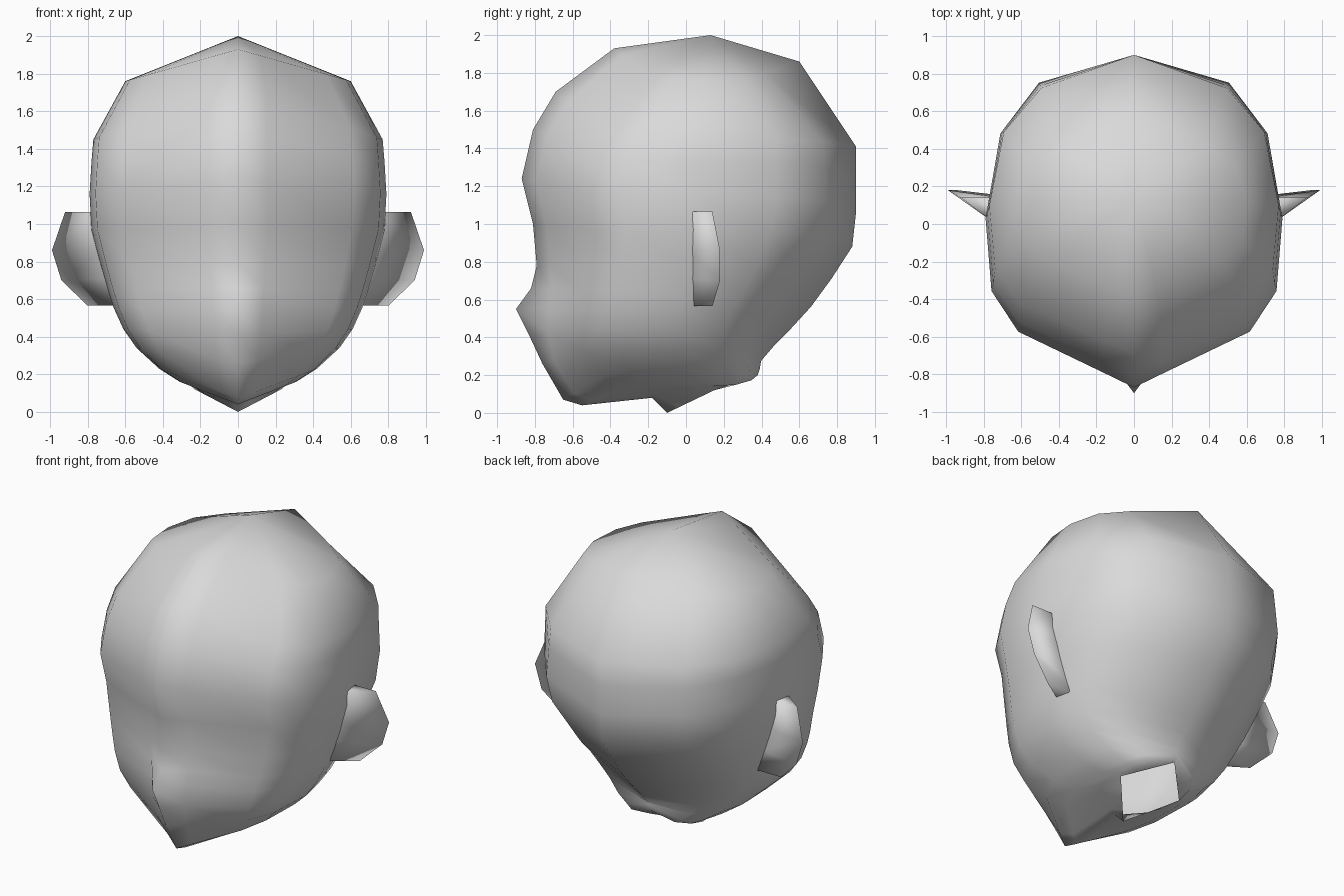
import bpy, bmesh

cube = bpy.data.objects.get("Cube")
if cube:
    bpy.data.objects.remove(cube)

clay = bpy.data.materials.new("plain_grey")
clay.use_nodes = True
clay.diffuse_color = (0.7, 0.7, 0.7, 1)
clay.node_tree.nodes["Principled BSDF"].inputs["Base Color"].default_value = (0.7, 0.7, 0.7, 1)


def finish(name, bm):
    """Turn a bmesh into a smooth shaded object."""
    bmesh.ops.recalc_face_normals(bm, faces=bm.faces)
    for face in bm.faces:
        face.smooth = True
    mesh = bpy.data.meshes.new(name)
    bm.to_mesh(mesh)
    bm.free()
    mesh.materials.append(clay)
    obj = bpy.data.objects.new(name, mesh)
    bpy.context.collection.objects.link(obj)
    return obj


# Half cross-section: share of the width, share of the depth (front > 0 > back)
HALF = [(0, 1), (.2, .915), (.78, .67), (.96, .43), (1, 0),
        (.9, -.52), (.64, -.83), (0, -1)]
DIAMOND = [(0, 1), (.25, .75), (.5, .5), (.75, .25), (1, 0),
           (.67, -.33), (.33, -.67), (0, -1)]

# Rings from crown to neck: front (y, z), side (x, y, z), back (y, z),
# nose bump, fullness of the front and back corners
RINGS = [
    ((-.38, 1.93), (.60, .12, 1.76), (.60, 1.86), 0, .95, .75),
    ((-.69, 1.70), (.77, .10, 1.45), (.90, 1.41), 0, 1, .94),
    ((-.81, 1.50), (.78, .06, 1.33), (.90, 1.25), 0, 1, .97),
    ((-.87, 1.24), (.79, .03, 1.16), (.90, 1.06), 0, 1, 1),
    ((-.81, 1.00), (.78, .03, .97), (.88, .88), 0, .98, .95),
    ((-.79, .78), (.73, .02, .78), (.77, .71), 0, 1.03, .9),
    ((-.78, .66), (.69, -.02, .64), (.66, .56), .04, 1.05, .9),
    ((-.79, .55), (.66, -.03, .55), (.55, .44), .11, 1.05, .9),
    ((-.79, .41), (.61, -.05, .44), (.47, .36), .04, 1.04, .92),
    ((-.76, .26), (.54, -.05, .34), (.41, .29), 0, 1.02, .95),
    ((-.65, .07), (.42, .00, .23), (.40, .28), 0, 1, 1),
    ((-.55, .04), (.31, .06, .16), (.395, .26), 0, 1, 1),
    ((-.18, .08), (.25, .13, .14), (.39, .23), 0, 1, 1),
    ((-.10, .00), (.23, .15, .12), (.38, .20), 0, 1, 1),
]


def ring_points(front, side, back, nose, front_full, back_full, half):
    """Bend the half section through the three guide points and mirror it."""
    points = []
    for u, v in half:
        end, full = (front, front_full) if v > 0 else (back, back_full)
        depth = abs(v) * (full if u > .5 else 1)
        y = side[1] + (end[0] - side[1]) * depth
        z = side[2] + (end[1] - side[2]) * (1 - u)
        points.append((u * side[0], y - (nose if u == 0 and v > 0 else 0), z))
    return points + [(-x, y, z) for x, y, z in points[-2:0:-1]]


# Head, face and open neck stub
bm = bmesh.new()
loops = []
for ring in RINGS:
    section = DIAMOND if ring is RINGS[-1] else HALF
    loops.append([bm.verts.new(p) for p in ring_points(*ring, section)])
count = len(loops[0])
crown = bm.verts.new((0, .13, 2))
for i in range(count):
    j = (i + 1) % count
    bm.faces.new((crown, loops[0][i], loops[0][j]))
    for upper, lower in zip(loops, loops[1:]):
        bm.faces.new((upper[i], lower[i], lower[j], upper[j]))
finish("head", bm)

# Ears: wedges that run from the side of the head out to a thin rim
RIM = [(.92, .14, 1.065), (.99, .18, .86), (.94, .18, .70), (.80, .14, .565)]
ROOT = [(.75, 1.065), (.71, .87), (.66, .71), (.60, .565)]
bm = bmesh.new()
rows = []
for tip, (x, z) in zip(RIM, ROOT):
    rows.append([bm.verts.new(p) for p in
                 ((x, .01, z), tip, (x, .14, z))])
for a, b in zip(rows, rows[1:]):
    for k in range(2):
        bm.faces.new((a[k], a[k + 1], b[k + 1], b[k]))
bm.faces.new(rows[0])
bm.faces.new(rows[-1])
ears = finish("ears", bm)
mirror = ears.modifiers.new("both_sides", "MIRROR")
mirror.use_axis[0] = True
